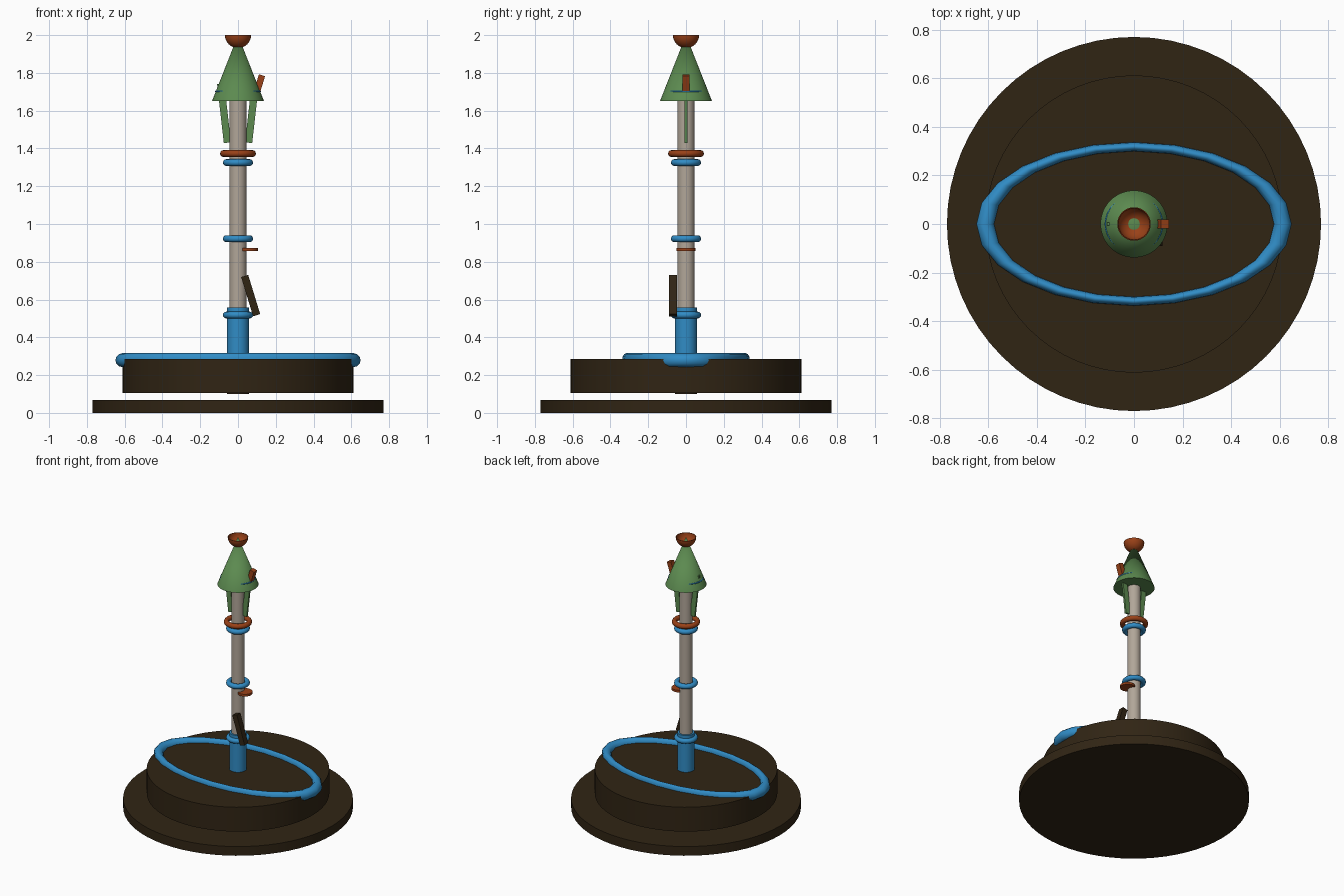
import bpy, math

if "Cube" in bpy.data.objects:
    bpy.data.objects.remove(bpy.data.objects["Cube"])

def material(name, rgb):
    m = bpy.data.materials.new(name)
    m.diffuse_color = (*rgb, 1)
    m.use_nodes = True
    m.node_tree.nodes["Principled BSDF"].inputs["Base Color"].default_value = m.diffuse_color
    return m

BROWN = material("dark brown", (0.030, 0.018, 0.007))
BLUE = material("blue", (0.030, 0.262, 0.560))
GREEN = material("green", (0.107, 0.255, 0.080))
RUST = material("rust orange", (0.320, 0.053, 0.009))
STONE = material("warm grey", (0.440, 0.380, 0.315))

def finish(name, mat, smooth=True):
    o = bpy.context.object
    o.name = name
    o.data.materials.append(mat)
    if smooth:
        bpy.ops.object.shade_smooth_by_angle(angle=math.radians(35))
    return o

def cylinder(name, mat, r, z0, z1, x=0, sides=48):
    bpy.ops.mesh.primitive_cylinder_add(vertices=sides, radius=r, depth=z1 - z0,
                                        location=(x, 0, (z0 + z1) / 2))
    return finish(name, mat)

def ring(name, mat, major, minor, z, y_scale=1, segs=32):
    bpy.ops.mesh.primitive_torus_add(major_radius=major, minor_radius=minor,
                                     major_segments=segs, minor_segments=12,
                                     location=(0, 0, z))
    bpy.context.object.scale.y = y_scale
    return finish(name, mat)

def bar(name, mat, size, loc, tilt):
    bpy.ops.mesh.primitive_cube_add(size=1, location=loc,
                                    rotation=(0, math.radians(tilt), 0))
    bpy.context.object.scale = size
    return finish(name, mat, smooth=False)

# Floating two-tier base
cylinder("base_disc", BROWN, 0.77, 0, 0.068, sides=64)
cylinder("base_drum", BROWN, 0.612, 0.105, 0.285, sides=64)
cylinder("base_hub", BROWN, 0.058, 0.099, 0.13)
ring("oval_hoop", BLUE, 0.612, 0.037, 0.279, y_scale=0.52, segs=24)

# Pole with sleeve and collars
cylinder("pole", STONE, 0.045, 0.2, 1.70)
cylinder("sleeve", BLUE, 0.058, 0.13, 0.557)
for i, z in enumerate((0.518, 0.922, 1.325)):
    ring(f"collar_{i + 1}", BLUE, 0.062, 0.018, z)
ring("upper_collar", RUST, 0.077, 0.018, 1.373)

# Details on the pole
cylinder("side_disc", RUST, 0.05, 0.857, 0.873, x=0.057, sides=32)
bar("lever", BROWN, (0.039, 0.042, 0.217), (0.067, -0.069, 0.621), -17)

# Cone roof, its trim, peg and mirrored fins
bpy.ops.mesh.primitive_cone_add(vertices=48, radius1=0.138, radius2=0, depth=0.35,
                                location=(0, 0, 1.825))
finish("roof_cone", GREEN)
ring("roof_trim", BLUE, 0.116, 0.005, 1.702, y_scale=0.95)
bar("roof_peg", RUST, (0.034, 0.037, 0.11), (0.111, 0, 1.735), 17)
for name, s in (("left_fin", -1), ("right_fin", 1)):
    bar(name, GREEN, (0.038, 0.014, 0.315), (s * 0.074, 0, 1.587), s * 6.5)

# Open bowl on the tip: lathed half-circle wall
profile = []
N, SEG = 9, 40
for r, order in ((0.069, range(N)), (0.065, range(N - 1, -1, -1))):
    for i in order:
        a = math.pi / 2 * i / (N - 1)
        profile.append((max(r * math.sin(a), 0.0005), 2.0 - r * math.cos(a)))
verts = [(r * math.cos(2 * math.pi * j / SEG), r * math.sin(2 * math.pi * j / SEG), z)
         for j in range(SEG) for r, z in profile]
P = len(profile)
faces = [(j * P + i, (j + 1) % SEG * P + i, (j + 1) % SEG * P + i + 1, j * P + i + 1)
         for j in range(SEG) for i in range(P - 1)]
mesh = bpy.data.meshes.new("finial_bowl")
mesh.from_pydata(verts, [], faces)
bowl = bpy.data.objects.new("finial_bowl", mesh)
bpy.context.collection.objects.link(bowl)
bpy.ops.object.select_all(action='DESELECT')
bowl.select_set(True)
bpy.context.view_layer.objects.active = bowl
finish("finial_bowl", RUST)
